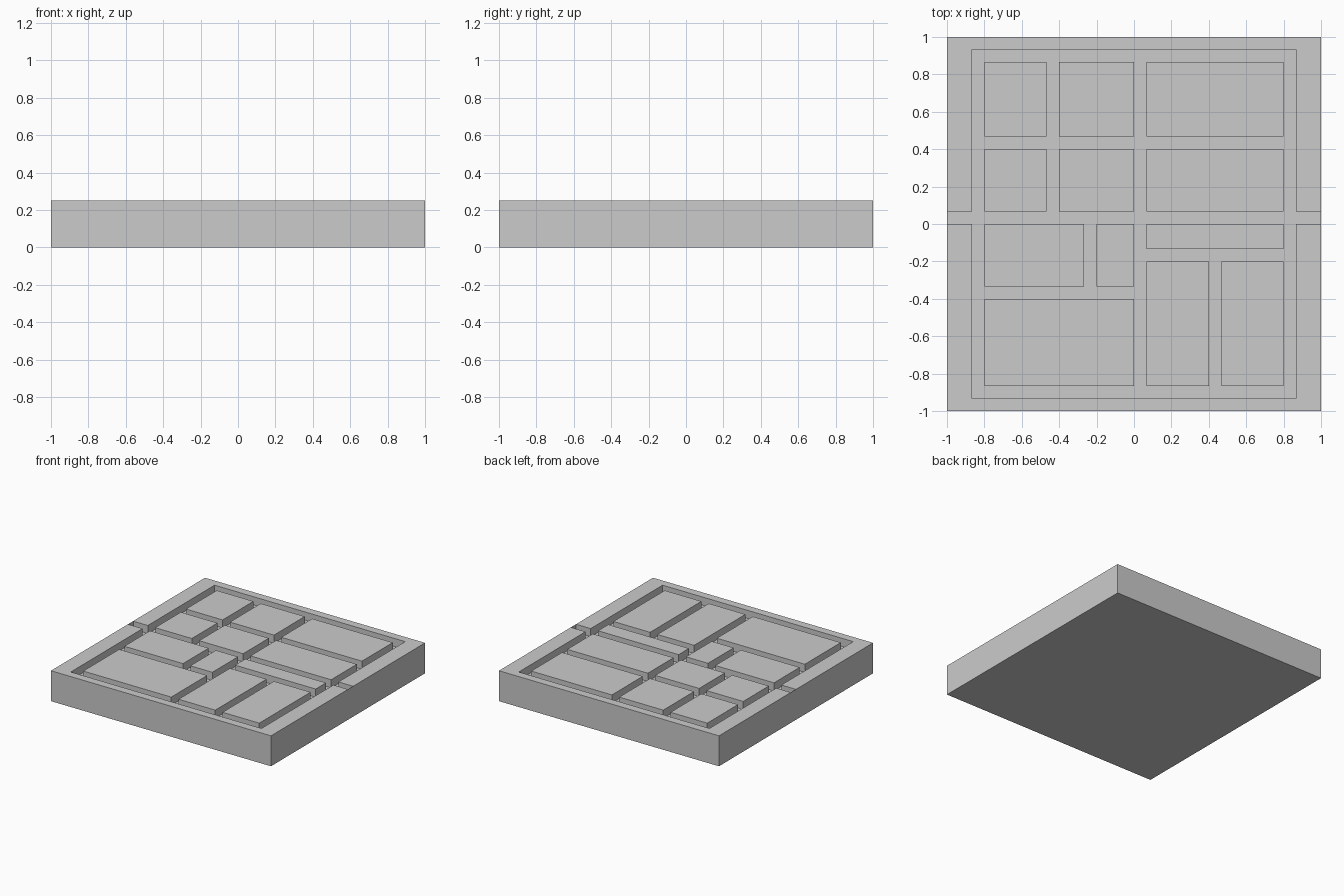
import bpy
import bmesh

if "Cube" in bpy.data.objects:
    bpy.data.objects.remove(bpy.data.objects["Cube"], do_unlink=True)

U = 1 / 15          # layout module: one groove width
HEIGHT = 0.25
FLOOR = HEIGHT - U  # level of the groove bottoms
END_SKIN = 0.02     # thin skin (in modules) closing the cross groove

grey = bpy.data.materials.new("plain grey")
grey.use_nodes = True
grey.diffuse_color = (0.6, 0.6, 0.6, 1)
grey.node_tree.nodes["Principled BSDF"].inputs["Base Color"].default_value = (0.6, 0.6, 0.6, 1)


def prism(name, outline, z0, z1, bottom=True):
    """Extrude a plan outline given in modules from z0 up to z1."""
    bm = bmesh.new()
    base = bm.faces.new([bm.verts.new((x * U, y * U, z0)) for x, y in outline])
    result = bmesh.ops.extrude_face_region(bm, geom=[base], use_keep_orig=True)
    top = [v for v in result["geom"] if isinstance(v, bmesh.types.BMVert)]
    bmesh.ops.translate(bm, verts=top, vec=(0, 0, z1 - z0))
    bmesh.ops.recalc_face_normals(bm, faces=bm.faces)
    if not bottom:
        bmesh.ops.delete(bm, geom=[base], context='FACES')
    mesh = bpy.data.meshes.new(name)
    bm.to_mesh(mesh)
    bm.free()
    mesh.materials.append(grey)
    obj = bpy.data.objects.new(name, mesh)
    bpy.context.collection.objects.link(obj)
    return obj


def rect(x0, x1, y0, y1):
    return [(x0, y0), (x1, y0), (x1, y1), (x0, y1)]


# Solid tray
tray = prism("tray", rect(-15, 15, -15, 15), 0, HEIGHT)

# Recess with a cross groove running out to both sides
e = 15 - END_SKIN
right_side = [(13, -14), (13, 0), (e, 0), (e, 1), (13, 1), (13, 14)]
left_side = [(-x, y) for x, y in reversed(right_side)]
cutter = prism("recess_cutter", right_side + left_side, FLOOR, HEIGHT + U)
cutter.hide_render = True
cut = tray.modifiers.new("recess", 'BOOLEAN')
cut.operation = 'DIFFERENCE'
cut.solver = 'EXACT'
cut.object = cutter
bpy.context.view_layer.objects.active = tray
bpy.ops.object.modifier_apply(modifier=cut.name)
bpy.data.objects.remove(cutter, do_unlink=True)

# Raised blocks: the two back rows share their columns
columns = [(-12, -7), (-6, 0), (1, 12)]
blocks = [(*c, *r) for r in [(7, 13), (1, 6)] for c in columns]
# Front blocks of mixed sizes
blocks += [
    (-12, -4, -5, 0), (-3, 0, -5, 0), (1, 12, -2, 0),
    (-12, 0, -13, -6), (1, 6, -13, -3), (7, 12, -13, -3),
]
for i, block in enumerate(blocks, 1):
    prism(f"raised_block_{i}", rect(*block), FLOOR, HEIGHT, bottom=False)
